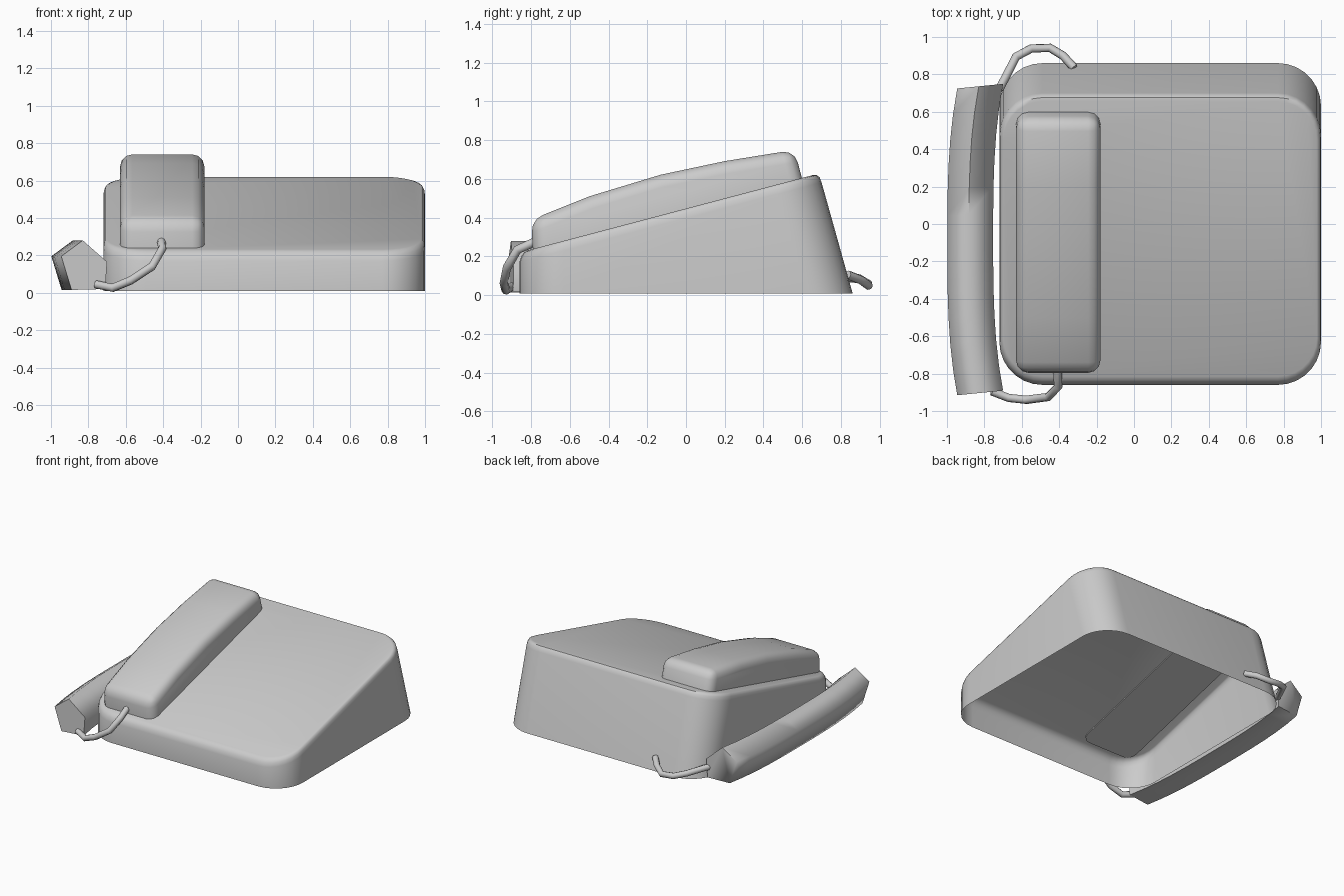
import bpy, bmesh, math

if "Cube" in bpy.data.objects:
    bpy.data.objects.remove(bpy.data.objects["Cube"])

grey = bpy.data.materials.new("light_grey")
grey.diffuse_color = (0.6, 0.6, 0.6, 1)
grey.use_nodes = True
grey.node_tree.nodes["Principled BSDF"].inputs["Base Color"].default_value = grey.diffuse_color


def finish(bm, name, angle):
    bmesh.ops.recalc_face_normals(bm, faces=bm.faces)
    me = bpy.data.meshes.new(name)
    bm.to_mesh(me)
    bm.free()
    ob = bpy.data.objects.new(name, me)
    bpy.context.collection.objects.link(ob)
    me.materials.append(grey)
    bpy.ops.object.select_all(action='DESELECT')
    ob.select_set(True)
    bpy.context.view_layer.objects.active = ob
    bpy.ops.object.shade_smooth_by_angle(angle=math.radians(angle))
    return ob


def bridge(bm, a, b):
    for i in range(len(a)):
        j = (i + 1) % len(a)
        bm.faces.new((a[i], a[j], b[j], b[i]))


def rounded(x0, x1, y0, y1, r, n=7):
    pts = []
    for k, (cx, cy) in enumerate([(x1 - r, y1 - r), (x0 + r, y1 - r),
                                  (x0 + r, y0 + r), (x1 - r, y0 + r)]):
        for i in range(n + 1):
            a = math.pi / 2 * (k + i / n)
            pts.append((cx + r * math.cos(a), cy + r * math.sin(a)))
    return pts


def slope(y):
    return 0.236 + 0.264 * (y + 0.8)


# Wedge base: open underneath, sloping top, leaning back wall, rounded rim
bm = bmesh.new()
loops = [[bm.verts.new((x, y, 0.01)) for x, y in rounded(-0.72, 1, -0.86, 0.86, 0.23)]]
for dx, dy, drop in [(0, 0, 0.05), (0.004, 0.01, 0.022), (0.012, 0.024, 0.006), (0.022, 0.045, 0)]:
    pts = rounded(-0.72 + dx, 1 - dx, -0.86 + dy, 0.70 - dy, 0.23 - dx)
    loops.append([bm.verts.new((x, y, slope(y) - drop)) for x, y in pts])
for a, b in zip(loops, loops[1:]):
    bridge(bm, a, b)
bm.faces.new(loops[-1])
finish(bm, "base", 40)

# Arched receiver on the slope: side profile extruded across, then bevelled
profile = [(-0.79, 0.23), (-0.80, 0.39), (-0.50, 0.51), (-0.13, 0.622),
           (0.20, 0.692), (0.56, 0.75), (0.60, 0.598)]
bm = bmesh.new()
left = [bm.verts.new((-0.63, y, z)) for y, z in profile]
right = [bm.verts.new((-0.18, y, z)) for y, z in profile]
bridge(bm, left, right)
bm.faces.new(left)
bm.faces.new(right[::-1])
bmesh.ops.recalc_face_normals(bm, faces=bm.faces)
low = {left[0], left[-1], right[0], right[-1]}
edges = [e for e in bm.edges
         if not set(e.verts) <= low and e.calc_face_angle(0) > math.radians(30)]
bmesh.ops.bevel(bm, geom=edges, offset=0.065, segments=3, profile=0.5,
                affect='EDGES', clamp_overlap=True)
finish(bm, "receiver", 40)

# Five-sided bar lying beside the base, bowed outward in the middle
section = [(-0.945, 0.195), (-0.83, 0.28), (-0.70, 0.165), (-0.71, 0.02), (-0.89, 0.015)]
bm = bmesh.new()
rings = []
for k in range(13):
    t = -1 + k / 6
    bow = 0.053 * (1 - abs(t) ** 3)
    rings.append([bm.verts.new((x - bow, -0.083 + 0.82 * t + 0.1 * (x + 0.82), z))
                  for x, z in section])
for a, b in zip(rings, rings[1:]):
    bridge(bm, a, b)
bm.faces.new(rings[0])
bm.faces.new(rings[-1])
finish(bm, "side_handset", 78)


# Cords: round-section tubes along short paths
def cord(name, pts):
    cu = bpy.data.curves.new(name, 'CURVE')
    cu.dimensions = '3D'
    cu.bevel_depth = 0.023
    cu.bevel_resolution = 2
    cu.use_fill_caps = True
    sp = cu.splines.new('POLY')
    sp.points.add(len(pts) - 1)
    for p, co in zip(sp.points, pts):
        p.co = (*co, 1)
    sp.use_smooth = True
    ob = bpy.data.objects.new(name, cu)
    bpy.context.collection.objects.link(ob)
    cu.materials.append(grey)


cord("front_cord", [(-0.41, -0.78, 0.275), (-0.405, -0.87, 0.235), (-0.46, -0.925, 0.14),
                    (-0.575, -0.94, 0.065), (-0.67, -0.93, 0.026), (-0.76, -0.895, 0.045)])
cord("back_cord", [(-0.72, 0.72, 0.10), (-0.63, 0.895, 0.085), (-0.55, 0.938, 0.06),
                   (-0.45, 0.942, 0.05), (-0.38, 0.90, 0.08), (-0.32, 0.835, 0.105)])
